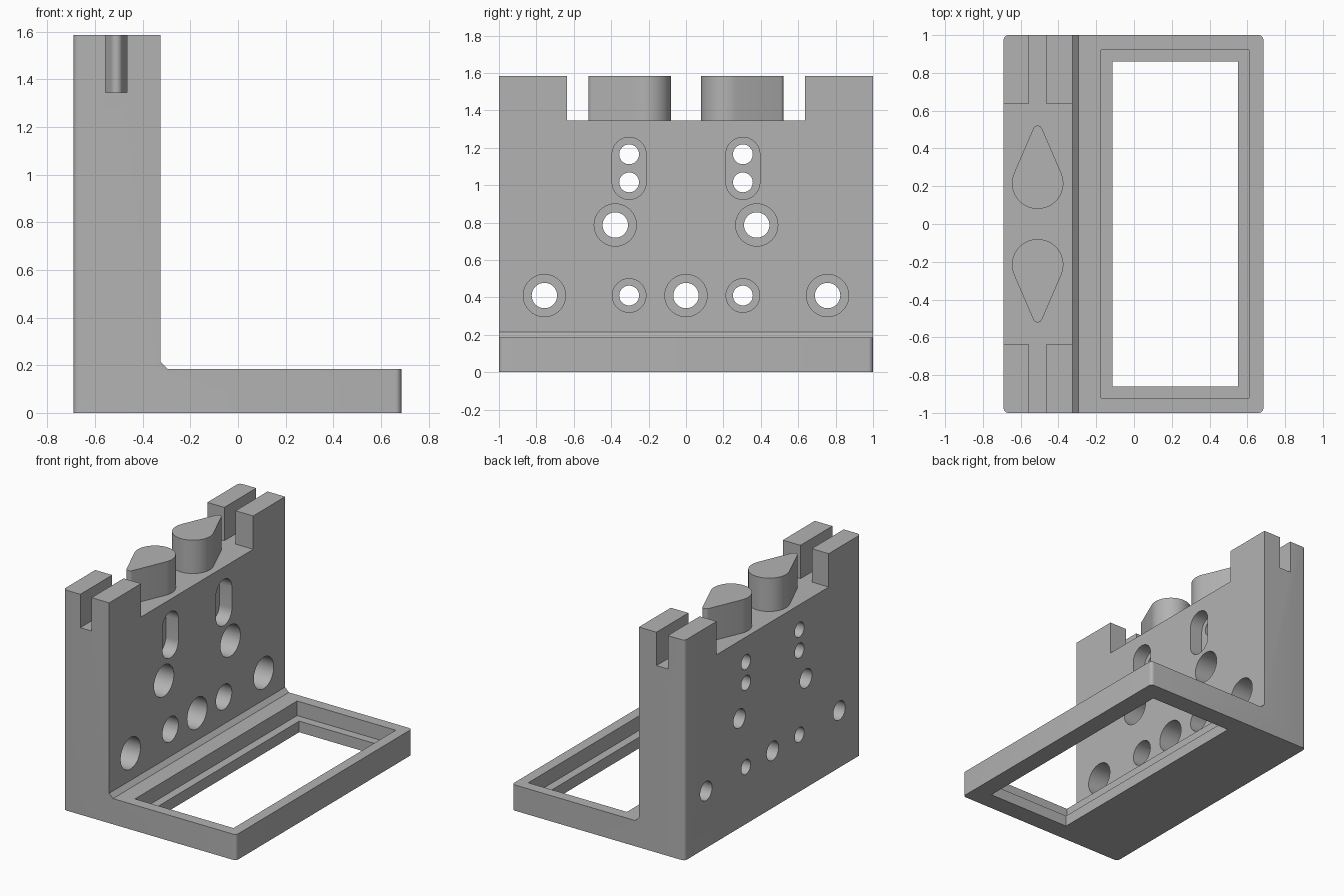
import bpy, bmesh, math
from mathutils import Vector

cube = bpy.data.objects.get("Cube")
if cube:
    bpy.data.objects.remove(cube, do_unlink=True)

grey = bpy.data.materials.new("plain grey")
grey.use_nodes = True
colour = (0.45, 0.45, 0.45, 1)
grey.diffuse_color = colour
grey.node_tree.nodes["Principled BSDF"].inputs["Base Color"].default_value = colour

BACK, FACE, END = -0.69, -0.325, 0.685      # wall back, wall front, base end
TOP, FLOOR, BASE = 1.585, 1.345, 0.185      # wall top, notch floor, base top


def prism(name, points, direction):
    """Extrude a closed outline of 3D points along a direction."""
    bm = bmesh.new()
    face = bm.faces.new([bm.verts.new(p) for p in points])
    new = bmesh.ops.extrude_face_region(bm, geom=[face])["geom"]
    verts = [g for g in new if isinstance(g, bmesh.types.BMVert)]
    bmesh.ops.translate(bm, verts=verts, vec=Vector(direction))
    bmesh.ops.recalc_face_normals(bm, faces=bm.faces)
    mesh = bpy.data.meshes.new(name)
    bm.to_mesh(mesh)
    bm.free()
    mesh.materials.append(grey)
    obj = bpy.data.objects.new(name, mesh)
    bpy.context.collection.objects.link(obj)
    return obj


def box(name, x0, x1, y0, y1, z0, z1):
    corners = [(x0, y0, z0), (x1, y0, z0), (x1, y1, z0), (x0, y1, z0)]
    return prism(name, corners, (0, 0, z1 - z0))


def arc(radius, start, end, steps, shift=0.0):
    """Points of an arc, with both ends, shifted along the first axis."""
    angles = [start + (end - start) * i / steps for i in range(steps + 1)]
    return [(shift + radius * math.cos(a), radius * math.sin(a)) for a in angles]


def bore(y, z, radius, x0, x1, stretch=0.0):
    """Round or stretched cutter through the wall, along x."""
    half = math.pi
    ring = arc(radius, -half / 2, half / 2, 20, stretch) + arc(radius, half / 2, 1.5 * half, 20, -stretch)
    if not stretch:
        ring = arc(radius, 0, 2 * half, 40)[:-1]
    return prism("bore_cutter", [(x0, y + v, z + u) for u, v in ring], (x1 - x0, 0, 0))


def activate(obj):
    bpy.ops.object.select_all(action="DESELECT")
    obj.select_set(True)
    bpy.context.view_layer.objects.active = obj


def cut(target, cutter):
    cutter.hide_render = True
    activate(target)
    mod = target.modifiers.new("cut", "BOOLEAN")
    mod.operation, mod.solver, mod.object = "DIFFERENCE", "EXACT", cutter
    bpy.ops.object.modifier_apply(modifier=mod.name)
    bpy.data.objects.remove(cutter, do_unlink=True)


# L-shaped bracket with a small chamfer in the inner corner
side = [(BACK, 0), (END, 0), (END, BASE), (FACE + 0.03, BASE), (FACE, BASE + 0.03), (FACE, TOP), (BACK, TOP)]
bracket = prism("bracket", [(x, -1, z) for x, z in side], (0, 2, 0))

# Rounded upright outer corners
bm = bmesh.new()
bm.from_mesh(bracket.data)
uprights = [e for e in bm.edges
            if abs(e.verts[0].co.z - e.verts[1].co.z) > 0.1
            and all(min(abs(v.co.x - BACK), abs(v.co.x - END)) < 0.001 for v in e.verts)]
bmesh.ops.bevel(bm, geom=uprights, offset=0.025, segments=6, profile=0.5, affect="EDGES")
bm.to_mesh(bracket.data)
bm.free()

# Wide notch in the wall top and a slot in each remaining post
cut(bracket, box("notch_cutter", -1, 0, -0.637, 0.637, FLOOR, 2))
for s in (-1, 1):
    y0, y1 = sorted((s * 0.5, s * 1.2))
    cut(bracket, box("slot_cutter", -0.555, -0.465, y0, y1, FLOOR, 2))

# Stepped window in the base
cut(bracket, box("window_cutter", -0.115, 0.55, -0.86, 0.86, -0.1, 0.3))
cut(bracket, box("recess_cutter", -0.175, 0.61, -0.922, 0.922, 0.08, 0.184))
cut(bracket, box("recess_opening_cutter", -0.175, 0.61, -0.922, 0.922, 0.15, 0.3))

# Counterbored holes: y, z, bore radius, hole radius, bore depth
holes = [(0, 0.41, 0.113, 0.068, 0.22)]
for s in (-1, 1):
    holes += [(s * 0.757, 0.41, 0.113, 0.068, 0.22),
              (s * 0.378, 0.787, 0.113, 0.068, 0.22),
              (s * 0.304, 0.41, 0.09, 0.053, 0.22)]
for y, z, wide, narrow, depth in holes:
    cut(bracket, bore(y, z, wide, FACE - depth, -0.2))
    cut(bracket, bore(y, z, narrow, -0.8, FACE - depth + 0.05))

# Stretched pockets with two small holes each
for s in (-1, 1):
    cut(bracket, bore(s * 0.304, 1.09, 0.091, FACE - 0.1, -0.2, 0.075))
    for z in (1.015, 1.165):
        cut(bracket, bore(s * 0.304, z, 0.053, -0.8, FACE - 0.05))

# Teardrop pegs standing on the notch floor, tips pointing outward
R, r, reach = 0.136, 0.025, 0.28
tangent = math.acos((R - r) / reach)
drop = arc(R, tangent, 2 * math.pi - tangent, 32) + arc(r, -tangent, tangent, 10, reach)
pegs = []
for s, name in ((1, "back_peg"), (-1, "front_peg")):
    outline = [(-0.51 + v, s * (0.216 + u), FLOOR) for u, v in drop]
    pegs.append(prism(name, outline, (0, 0, TOP - FLOOR)))

# Smooth curved walls, sharp edges kept
for obj in [bracket] + pegs:
    activate(obj)
    bpy.ops.object.shade_smooth_by_angle(angle=math.radians(30))
